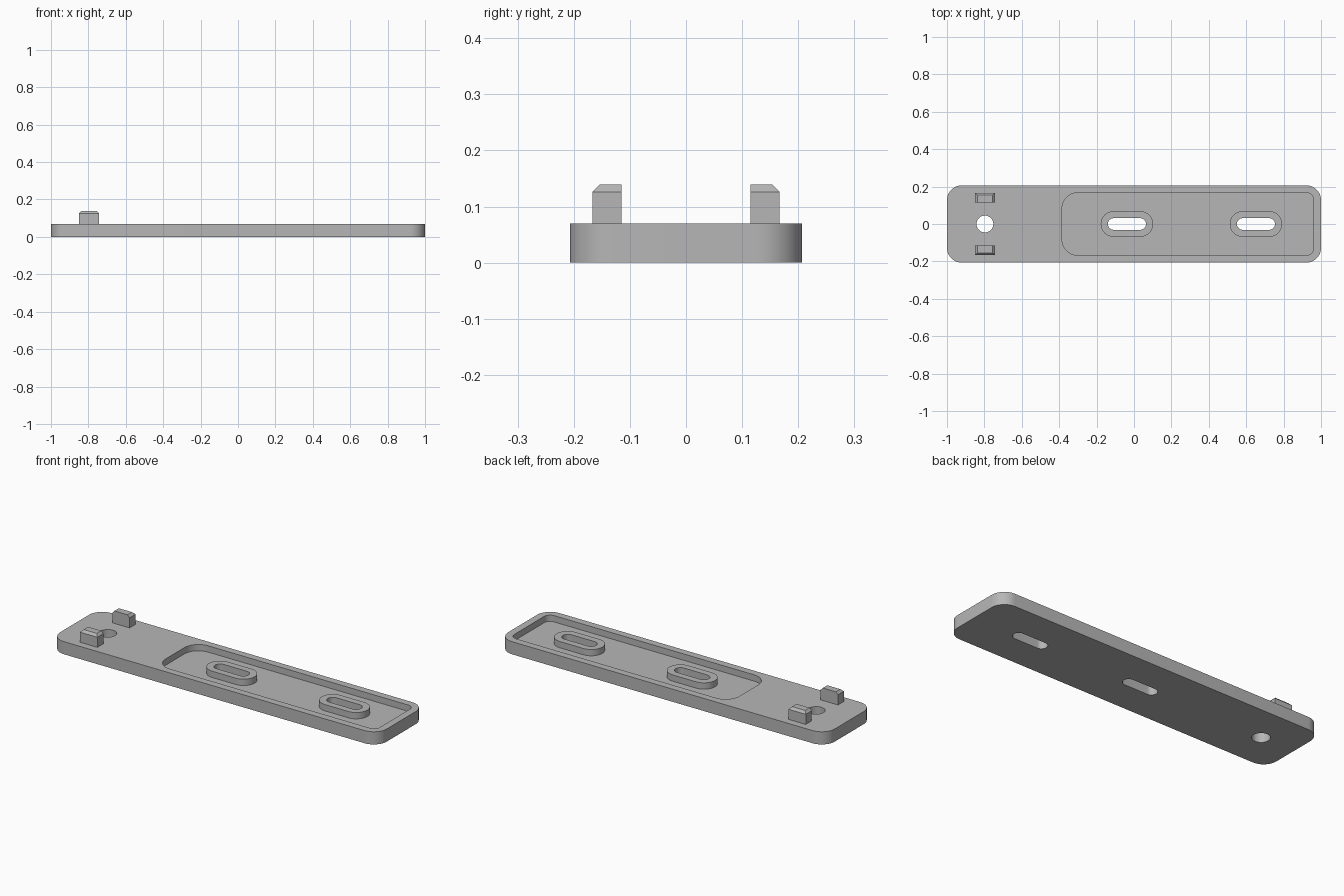
import bpy, bmesh
from math import cos, sin, pi

if "Cube" in bpy.data.objects:
    bpy.data.objects.remove(bpy.data.objects["Cube"])

grey = bpy.data.materials.new("plain grey")
grey.use_nodes = True
colour = (0.47, 0.47, 0.47, 1)
grey.diffuse_color = colour
grey.node_tree.nodes["Principled BSDF"].inputs["Base Color"].default_value = colour


def finish(name, bm):
    bmesh.ops.recalc_face_normals(bm, faces=bm.faces)
    mesh = bpy.data.meshes.new(name)
    bm.to_mesh(mesh)
    bm.free()
    mesh.materials.append(grey)
    obj = bpy.data.objects.new(name, mesh)
    bpy.context.collection.objects.link(obj)
    return obj


def rounded_prism(name, x0, x1, half_y, z0, z1, r_left, r_right, steps=12):
    """Extruded rounded rectangle with its own radius at each end."""
    bm = bmesh.new()
    ring = []
    corners = [(1, 1, r_right), (-1, 1, r_left), (-1, -1, r_left), (1, -1, r_right)]
    for i, (sx, sy, r) in enumerate(corners):
        cx = x1 - r if sx > 0 else x0 + r
        cy = sy * (half_y - r)
        for k in range(steps + 1):
            a = (i + k / steps) * pi / 2
            ring.append(bm.verts.new((cx + r * cos(a), cy + r * sin(a), z0)))
    bmesh.ops.remove_doubles(bm, verts=bm.verts, dist=1e-5)
    face = bm.faces.new([v for v in ring if v.is_valid])
    top = bmesh.ops.extrude_face_region(bm, geom=[face])["geom"]
    for v in top:
        if isinstance(v, bmesh.types.BMVert):
            v.co.z = z1
    return finish(name, bm)


def combine(target, tool, operation):
    mod = target.modifiers.new(tool.name, "BOOLEAN")
    mod.operation, mod.solver, mod.object = operation, "EXACT", tool
    bpy.context.view_layer.objects.active = target
    bpy.ops.object.modifier_apply(modifier=mod.name)
    bpy.data.objects.remove(tool)


def slot(name, x, half_x, r, z0, z1):
    return rounded_prism(name, x - half_x, x + half_x, r, z0, z1, r, r)


TOP, FLOOR = 0.07, 0.035

# Base plate with a recessed pocket
plate = rounded_prism("base_plate", -1, 1, 0.207, 0, TOP, 0.08, 0.08)
combine(plate, rounded_prism("pocket", -0.385, 0.96, 0.167, FLOOR, 0.2, 0.085, 0.037), "DIFFERENCE")

# Raised bosses with through slots
for x in (-0.038, 0.652):
    combine(plate, slot("boss", x, 0.14, 0.068, FLOOR / 2, TOP), "UNION")
    combine(plate, slot("slot_hole", x, 0.102, 0.031, -0.1, 0.2), "DIFFERENCE")

# Round hole between the pegs
combine(plate, slot("round_hole", -0.797, 0.045, 0.045, -0.1, 0.2), "DIFFERENCE")

bpy.ops.object.select_all(action="DESELECT")
plate.select_set(True)
bpy.context.view_layer.objects.active = plate
bpy.ops.object.shade_smooth_by_angle(angle=pi / 6)

# Pegs, chamfered on the ends and the outer side
for side, name in ((1, "back_peg"), (-1, "front_peg")):
    bm = bmesh.new()
    bmesh.ops.create_cube(bm, size=1)
    top = [f for f in bm.faces if f.normal.z > 0.9]
    bmesh.ops.extrude_face_region(bm, geom=top)
    bmesh.ops.delete(bm, geom=top, context="FACES_ONLY")
    bm.verts.ensure_lookup_table()
    for i, v in enumerate(bm.verts):
        sx, outer = (1 if v.co.x > 0 else -1), v.co.y > 0
        tip = i >= 8
        inset = 0.013 if tip else 0
        x = -0.797 + sx * (0.053 - inset)
        y = 0.167 - inset if outer else 0.115
        z = 0.139 if tip else (0.126 if v.co.z > 0 else TOP - 0.01)
        v.co = (x, side * y, z)
    finish(name, bm)
